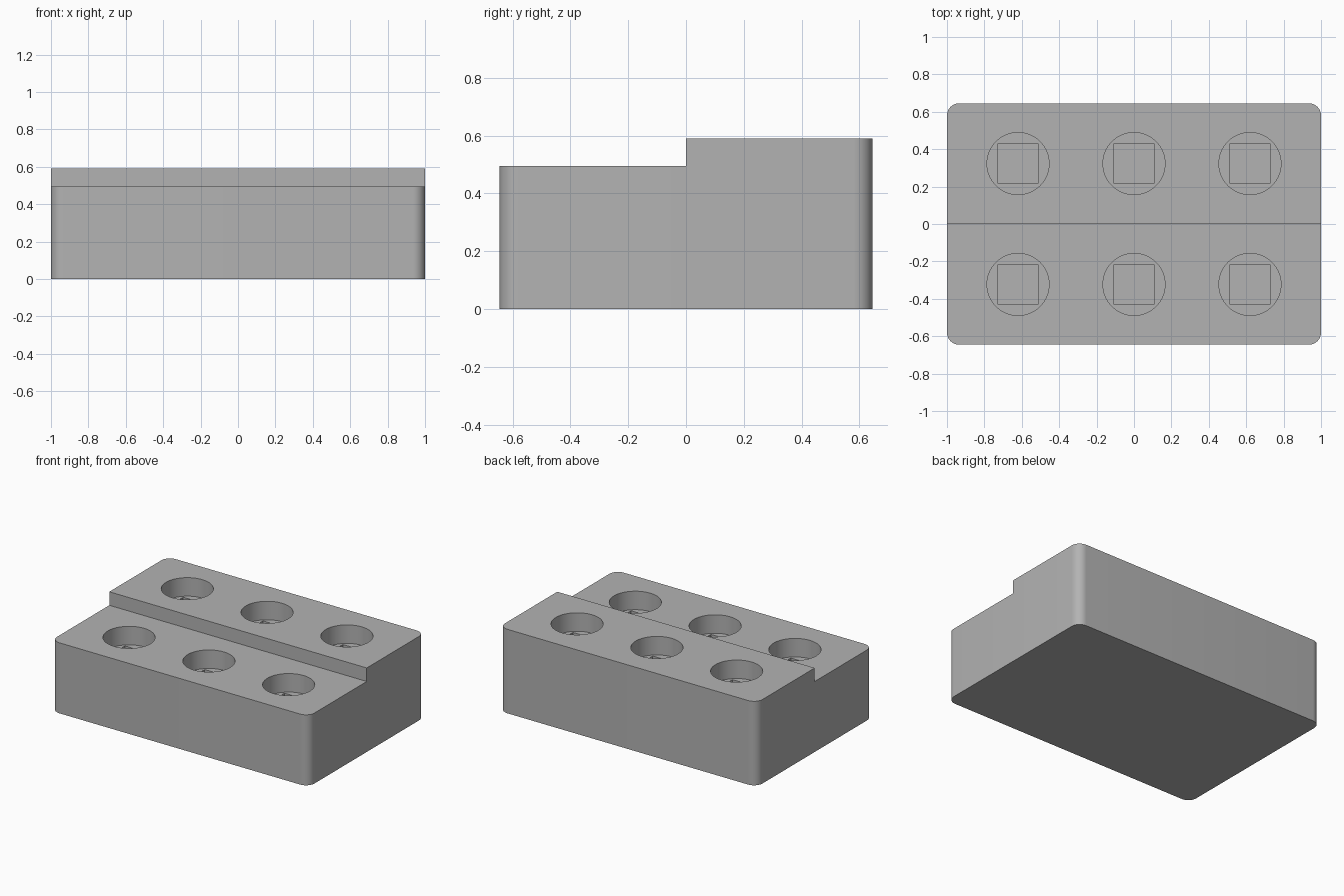
import bpy, bmesh

cube = bpy.data.objects.get("Cube")
if cube:
    bpy.data.objects.remove(cube, do_unlink=True)

HALF_X, HALF_Y = 1.0, 0.645
LOW, HIGH = 0.495, 0.59
CORNER = 0.065
HOLE_R, HOLE_DEPTH = 0.166, 0.13
SOCKET, SOCKET_DEPTH = 0.215, 0.2
SPACING_X, ROW_Y = 0.62, 0.323

grey = bpy.data.materials.new("grey plastic")
grey.use_nodes = True
colour = (0.45, 0.45, 0.45, 1)
grey.diffuse_color = colour
grey.node_tree.nodes["Principled BSDF"].inputs["Base Color"].default_value = colour


def link(name, bm):
    mesh = bpy.data.meshes.new(name)
    bm.to_mesh(mesh)
    bm.free()
    mesh.materials.append(grey)
    obj = bpy.data.objects.new(name, mesh)
    bpy.context.collection.objects.link(obj)
    return obj


def subtract(target, cutter):
    mod = target.modifiers.new("cut", "BOOLEAN")
    mod.operation = "DIFFERENCE"
    mod.solver = "EXACT"
    mod.object = cutter
    bpy.context.view_layer.objects.active = target
    bpy.ops.object.modifier_apply(modifier=mod.name)
    bpy.data.objects.remove(cutter, do_unlink=True)


# Stepped block: side profile extruded across x
bm = bmesh.new()
profile = [(-HALF_Y, 0), (HALF_Y, 0), (HALF_Y, HIGH), (0, HIGH), (0, LOW), (-HALF_Y, LOW)]
face = bm.faces.new([bm.verts.new((-HALF_X, y, z)) for y, z in profile])
grown = bmesh.ops.extrude_face_region(bm, geom=[face])
moved = [v for v in grown["geom"] if isinstance(v, bmesh.types.BMVert)]
bmesh.ops.translate(bm, verts=moved, vec=(2 * HALF_X, 0, 0))
bmesh.ops.recalc_face_normals(bm, faces=bm.faces)

# Rounded upright corners
uprights = [e for e in bm.edges
            if all(abs(abs(v.co.y) - HALF_Y) < 1e-4 for v in e.verts)
            and abs(e.verts[0].co.z - e.verts[1].co.z) > 0.1]
bmesh.ops.bevel(bm, geom=uprights, offset=CORNER, segments=10, profile=0.5, affect="EDGES")
block = link("holder_block", bm)

# Round holes, each with a square socket in its floor
for row_y, top in ((-ROW_Y, LOW), (ROW_Y, HIGH)):
    for column in (-1, 0, 1):
        x = column * SPACING_X
        floor = top - HOLE_DEPTH

        bm = bmesh.new()
        made = bmesh.ops.create_cone(bm, cap_ends=True, segments=64, radius1=HOLE_R,
                                     radius2=HOLE_R, depth=2 * HOLE_DEPTH)
        bmesh.ops.translate(bm, verts=made["verts"], vec=(x, row_y, top))
        subtract(block, link("round_cutter", bm))

        bm = bmesh.new()
        made = bmesh.ops.create_cube(bm, size=1)
        bmesh.ops.scale(bm, verts=made["verts"], vec=(SOCKET, SOCKET, 2 * SOCKET_DEPTH))
        bmesh.ops.translate(bm, verts=made["verts"], vec=(x, row_y, floor))
        subtract(block, link("square_cutter", bm))

# Smooth curved walls, sharp rims
bpy.ops.object.select_all(action="DESELECT")
block.select_set(True)
bpy.context.view_layer.objects.active = block
bpy.ops.object.shade_smooth_by_angle()
